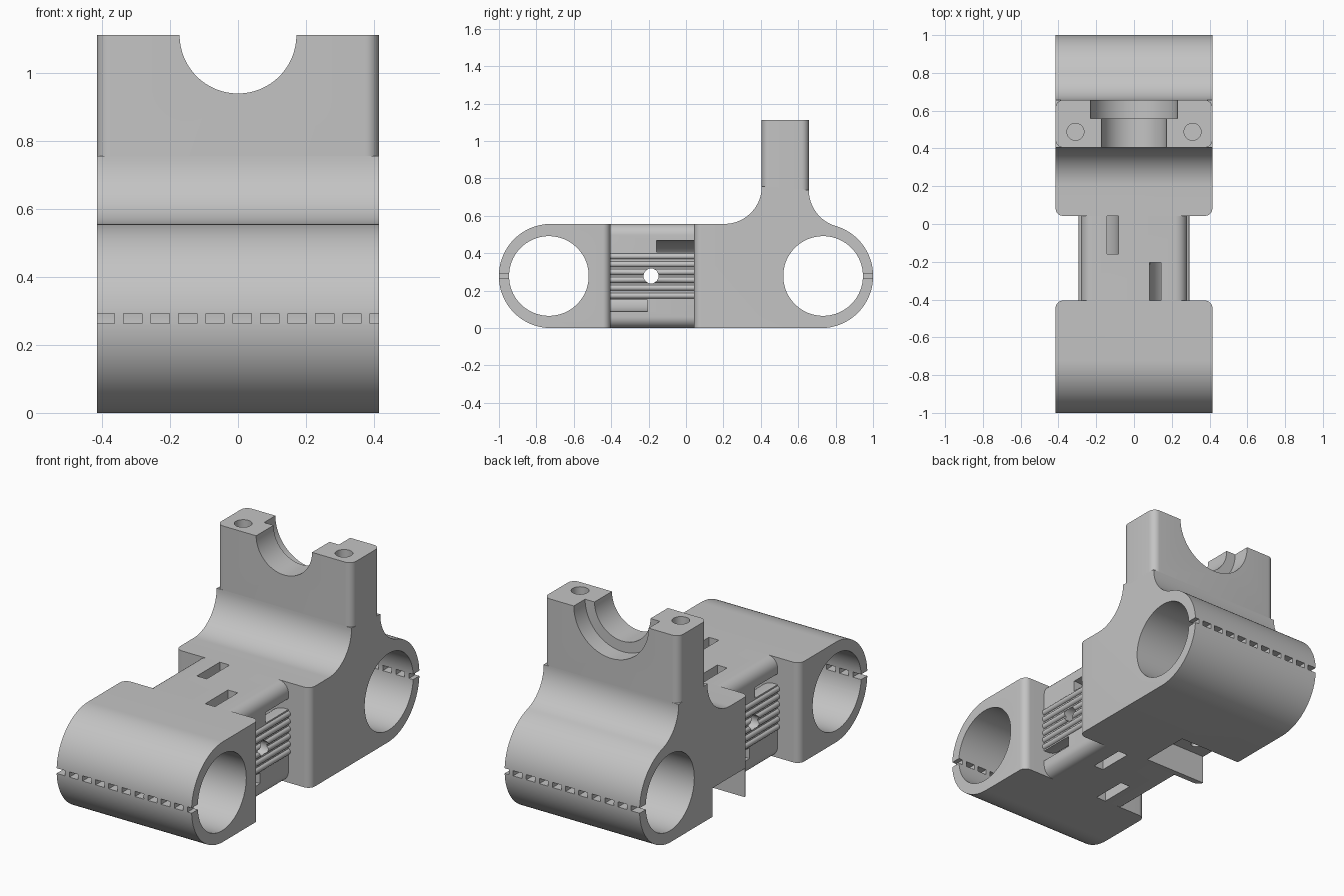
import bpy, bmesh
from math import sin, cos, pi, radians

cube = bpy.data.objects.get("Cube")
if cube:
    bpy.data.objects.remove(cube, do_unlink=True)

grey = bpy.data.materials.new("plain grey")
grey.use_nodes = True
COLOUR = (0.55, 0.55, 0.55, 1)
grey.diffuse_color = COLOUR
grey.node_tree.nodes["Principled BSDF"].inputs["Base Color"].default_value = COLOUR

H = 0.557            # body height
MID = H / 2          # tube axis height
W = 0.415            # half width
TUBE = 0.722         # tube axis distance from centre
FRONT, REAR = -0.405, 0.043   # shoulders either side of the neck
TOP = 1.113


def arc(cx, cy, r, a0, a1, n=24):
    angles = [radians(a0 + (a1 - a0) * i / n) for i in range(n + 1)]
    return [(cx + r * cos(a), cy + r * sin(a)) for a in angles]


def circle(cx, cy, r, n=64):
    return arc(cx, cy, r, 0, 360, n)[:-1]


def rect(x0, x1, y0, y1):
    return [(x0, y0), (x1, y0), (x1, y1), (x0, y1)]


def rounded(x0, x1, y0, y1, r):
    return (arc(x1 - r, y1 - r, r, 0, 90, 8) + arc(x0 + r, y1 - r, r, 90, 180, 8)
            + arc(x0 + r, y0 + r, r, 180, 270, 8) + arc(x1 - r, y0 + r, r, 270, 360, 8))


def prism(name, axis, profiles, a, b, bevel=None):
    """Extrude closed profiles along an axis; bevel is a rule picking edges to round."""
    place = {"x": lambda u, v, t: (t, u, v),
             "y": lambda u, v, t: (u, t, v),
             "z": lambda u, v, t: (u, v, t)}[axis]
    bm = bmesh.new()
    for pts in profiles:
        face = bm.faces.new([bm.verts.new(place(u, v, a)) for u, v in pts])
        new = bmesh.ops.extrude_face_region(bm, geom=[face])["geom"]
        shift = place(0, 0, b - a)
        bmesh.ops.translate(bm, vec=shift, verts=[g for g in new if isinstance(g, bmesh.types.BMVert)])
    bmesh.ops.recalc_face_normals(bm, faces=bm.faces)
    if bevel:
        bmesh.ops.bevel(bm, geom=[e for e in bm.edges if bevel(e)], offset=0.04,
                        segments=8, profile=0.5, affect="EDGES")
    mesh = bpy.data.meshes.new(name)
    bm.to_mesh(mesh)
    bm.free()
    obj = bpy.data.objects.new(name, mesh)
    bpy.context.collection.objects.link(obj)
    mesh.materials.append(grey)
    return obj


def cut(obj, cutters):
    bpy.context.view_layer.objects.active = obj
    for c in cutters:
        c.hide_render = True
        mod = obj.modifiers.new("cut", "BOOLEAN")
        mod.operation, mod.solver, mod.object = "DIFFERENCE", "EXACT", c
        bpy.ops.object.modifier_apply(modifier=mod.name)
        bpy.data.objects.remove(c, do_unlink=True)


def upright_at(y):
    return lambda e: all(abs(v.co.y - y) < 1e-4 for v in e.verts) and \
        abs(e.verts[0].co.z - e.verts[1].co.z) > 0.3


def tube_cutters(side):
    """Bore and the row of small windows through the outer wall."""
    bore = prism("bore", "x", [circle(side * 0.733, MID, 0.213, 96)], -0.6, 0.6)
    windows = [rect(x - 0.027, x + 0.027, 0.264, 0.293)
               for x in (0.013 + 0.0807 * k for k in range(-5, 6))]
    return [bore, prism("windows", "y", windows, side * 0.85, side * 1.1)]


# Front clamp block
front = prism("front_clamp", "x",
              [arc(-TUBE, MID, MID, 90, 270, 48) + [(FRONT, 0), (FRONT, H)]],
              -W, W, upright_at(FRONT))
cut(front, tube_cutters(-1))

# Rear clamp block with the flared foot of the tower
F0, F1, R = 0.405, 0.657, 0.2     # tower front, tower back, flare radius
cx = F1 + R
cz = MID + ((MID + R) ** 2 - (cx - TUBE) ** 2) ** 0.5
k = MID / (MID + R)
from_angle = 61                    # where the rear flare meets the tube
back_flare = [p for p in arc(cx, cz, R, 180, 270, 40)
              if p[1] > MID + (cz - MID) * k + 0.001]
profile = ([(REAR, 0)] + arc(TUBE, MID, MID, -90, 73.5, 48)
           + back_flare[::-1] + arc(F0 - R, H + R, R, 0, -90, 24) + [(REAR, H)])
rear = prism("rear_clamp", "x", [profile], -W, W, upright_at(REAR))
cut(rear, tube_cutters(1) + [
    prism("pocket", "z", [rect(-0.6, -0.03, 0.075, 0.36)], -0.1, 0.16),
    prism("pocket_hole", "z", [circle(-0.3, 0.15, 0.025, 24)], 0.1, 0.4)])

# Tower with stepped half-round saddle and two bolt holes
tower = prism("tower", "z", [rounded(-W, W, F0, F1, 0.04)], cz, TOP)
cut(tower, [
    prism("saddle", "y", [circle(0, TOP, 0.172, 96)], 0.3, 0.6),
    prism("saddle_step", "y", [circle(0, TOP, 0.23, 96)], 0.558, 0.8),
    prism("bolt_holes", "z", [circle(s * 0.31, 0.488, 0.045, 32) for s in (-1, 1)], 0.8, 1.2)])


# Neck with four curved strap tunnels and a cross hole
def tunnel(side, flip, y0, y1):
    r, h, x, z = 0.15, 0.03, 0.112, 0.12
    pts = ([(x - h, 0.7)] + arc(x + r, z + r, r + h, 180, 270, 20) + [(0.4, z - h), (0.4, z + h)]
           + arc(x + r, z + r, r - h, 270, 180, 20) + [(x + h, 0.7)])
    pts = [(side * u, H - v if flip else v) for u, v in pts]
    return prism("tunnel", "y", [pts], y0, y1)


def cross_hole():
    return prism("cross_hole", "x", [circle(-0.187, MID, 0.04, 32)], -0.6, 0.6)


neck = prism("neck", "y", [rounded(-0.28, 0.28, 0, H, 0.06)], FRONT, REAR)
cutters = [cross_hole()]
for side in (1, -1):
    for flip in (False, True):
        near_front = (side == 1) != flip
        span = (FRONT - 0.01, -0.205) if near_front else (-0.158, REAR + 0.01)
        cutters.append(tunnel(side, flip, *span))
cut(neck, cutters)

# Grip ribs along both neck sides
for side, label in ((1, "left"), (-1, "right")):
    rods = [circle(side * 0.277, MID + (i - 2.5) * 0.042, 0.016, 16) for i in range(6)]
    ribs = prism(label + "_grip_ribs", "y", rods, FRONT, REAR)
    cut(ribs, [cross_hole()])

# Smooth rounded faces, keep hard edges
bpy.ops.object.select_all(action="DESELECT")
for obj in bpy.context.collection.objects:
    if obj.type == "MESH" and grey.name in obj.data.materials:
        obj.select_set(True)
        bpy.context.view_layer.objects.active = obj
bpy.ops.object.shade_smooth_by_angle(angle=radians(30))
